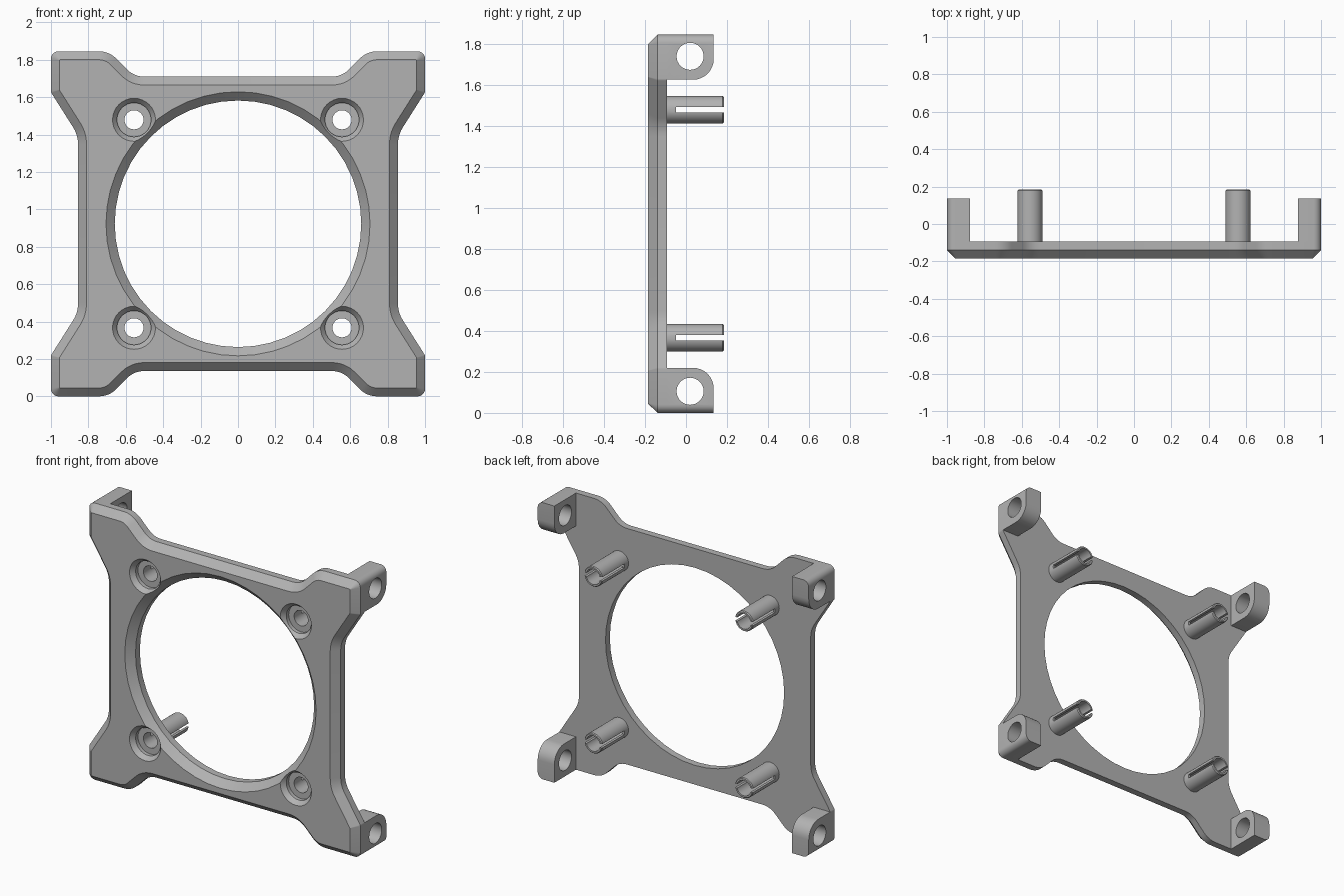
import bpy, bmesh
from math import sin, cos, tan, pi
from mathutils import Vector

cube = bpy.data.objects.get("Cube")
if cube:
    bpy.data.objects.remove(cube, do_unlink=True)

MID = 0.9225                                # height of the frame's centre
FRONT, EDGE, BACK = -0.185, -0.139, -0.093  # plate depths
LUG_END, PEG_END = 0.135, 0.185
PEG = 0.556                                 # peg offset in x and z

gray = bpy.data.materials.new("plain gray")
gray.use_nodes = True
gray.diffuse_color = (0.45, 0.45, 0.45, 1)
gray.node_tree.nodes["Principled BSDF"].inputs["Base Color"].default_value = (0.45, 0.45, 0.45, 1)


def loft(name, rings, closed=False):
    """Skin rings of equal length; cap the ends, or join last to first."""
    bm = bmesh.new()
    loops = [[bm.verts.new(p) for p in ring] for ring in rings]
    pairs = list(zip(loops, loops[1:]))
    if closed:
        pairs.append((loops[-1], loops[0]))
    else:
        bm.faces.new(loops[0])
        bm.faces.new(loops[-1])
    n = len(loops[0])
    for a, b in pairs:
        for i in range(n):
            j = (i + 1) % n
            bm.faces.new((a[i], a[j], b[j], b[i]))
    bmesh.ops.recalc_face_normals(bm, faces=bm.faces)
    mesh = bpy.data.meshes.new(name)
    bm.to_mesh(mesh)
    bm.free()
    mesh.materials.append(gray)
    ob = bpy.data.objects.new(name, mesh)
    ob.location.z = MID
    bpy.context.collection.objects.link(ob)
    return ob


def lathe(name, profile, x=0, z=0, n=32, closed=False):
    """Revolve (radius, depth) points about a front-to-back axis."""
    angles = [2 * pi * i / n for i in range(n)]
    return loft(name, [[(x + r * cos(a), y, z + r * sin(a)) for a in angles]
                       for r, y in profile], closed)


def across(name, pts, x0, x1):
    """Extrude a (y, z) outline sideways."""
    return loft(name, [[(x, y, z) for y, z in pts] for x in (x0, x1)])


def apply(ob, mod):
    with bpy.context.temp_override(object=ob, active_object=ob, selected_objects=[ob]):
        bpy.ops.object.modifier_apply(modifier=mod.name)


def boolean(ob, cutter, operation="DIFFERENCE"):
    mod = ob.modifiers.new("cut", "BOOLEAN")
    mod.operation, mod.solver, mod.object = operation, "EXACT", cutter
    cutter.hide_render = True
    bpy.context.view_layer.update()
    apply(ob, mod)
    bpy.data.objects.remove(cutter, do_unlink=True)


def four(ob):
    """Repeat a part in all four corners."""
    mod = ob.modifiers.new("corners", "MIRROR")
    mod.use_axis = (True, False, True)
    mod.use_mirror_merge = False
    apply(ob, mod)
    return ob


def smooth(ob):
    bpy.ops.object.select_all(action="DESELECT")
    ob.select_set(True)
    bpy.context.view_layer.objects.active = ob
    bpy.ops.object.shade_smooth_by_angle(angle=0.5)


# Frame outline: one quarter as x, z, fillet radius
quarter = [(0.855, 0.474, 0.17), (1, 0.703, 0.02), (1, MID, 0.04),
           (0.69, MID, 0.127), (0.555, 0.787, 0.127)]
corners = []
for sx, sz, step in ((1, 1, 1), (-1, 1, -1), (-1, -1, 1), (1, -1, -1)):
    corners += [(Vector((sx * x, sz * z)), r) for x, z, r in quarter[::step]]


def outline(inset, y, steps=6):
    """Filleted frame outline, moved inward by inset."""
    ring, n = [], len(corners)
    for i, (p, r) in enumerate(corners):
        d0 = (p - corners[i - 1][0]).normalized()
        d1 = (corners[(i + 1) % n][0] - p).normalized()
        n0, n1 = Vector((-d0.y, d0.x)), Vector((-d1.y, d1.x))
        p = p + (n0 + n1) * inset / (1 + n0.dot(n1))
        turn = d0.x * d1.y - d0.y * d1.x
        side = 1 if turn > 0 else -1
        r = max(r - side * inset, 0.004)
        angle = d0.angle(d1)
        start = p - d0 * r * tan(angle / 2)
        centre = start + n0 * side * r
        for k in range(steps + 1):
            t = angle * k / steps
            q = centre - n0 * side * r * cos(t) + d0 * r * sin(t)
            ring.append((q.x, y, q.y))
    return ring


# Plate with chamfered front rim
plate = loft("frame_plate", [outline(0, BACK), outline(0, EDGE), outline(0.045, FRONT)])

# Large chamfered opening
boolean(plate, lathe("opening_cutter", [(0.757, FRONT - 0.05), (0.659, EDGE),
                                        (0.659, 0)], n=48))

# Countersunk holes through to the hollow pegs
sink = lathe("sink_cutter", [(0.155, FRONT - 0.05), (0.115, FRONT), (0.091, -0.155),
                             (0.091, -0.13), (0.051, -0.13), (0.051, 0)], PEG, PEG)
boolean(plate, four(sink))
smooth(plate)

# Hollow split pegs
pegs = lathe("split_pegs", [(0.051, BACK), (0.067, BACK), (0.067, PEG_END - 0.006),
                            (0.062, PEG_END), (0.051, PEG_END)], PEG, PEG, closed=True)
slot = [(-0.05, PEG - 0.013), (0.3, PEG - 0.013), (0.3, PEG + 0.013), (-0.05, PEG + 0.013)]
boolean(pegs, across("slot_cutter", slot, PEG - 0.2, PEG + 0.2))
smooth(four(pegs))

# Corner lugs, rounded at the inner rear edge and trimmed to the frame outline
R, LOW = 0.1, 0.703
profile = [(BACK, LOW)]
for k in range(9):
    t = pi / 2 * k / 8
    profile.append((LUG_END - R + R * sin(t), LOW + R - R * cos(t)))
profile += [(LUG_END, 1), (BACK, 1)]
lugs = across("corner_lugs", profile, 0.877, 1.1)
boolean(lugs, loft("trim_helper", [outline(0, -0.3), outline(0, 0.3)]), "INTERSECT")
ring = [(0.02 + 0.066 * cos(2 * pi * i / 32), 0.817 + 0.066 * sin(2 * pi * i / 32))
        for i in range(32)]
boolean(lugs, across("lug_hole_cutter", ring, 0.7, 1.2))
smooth(four(lugs))
